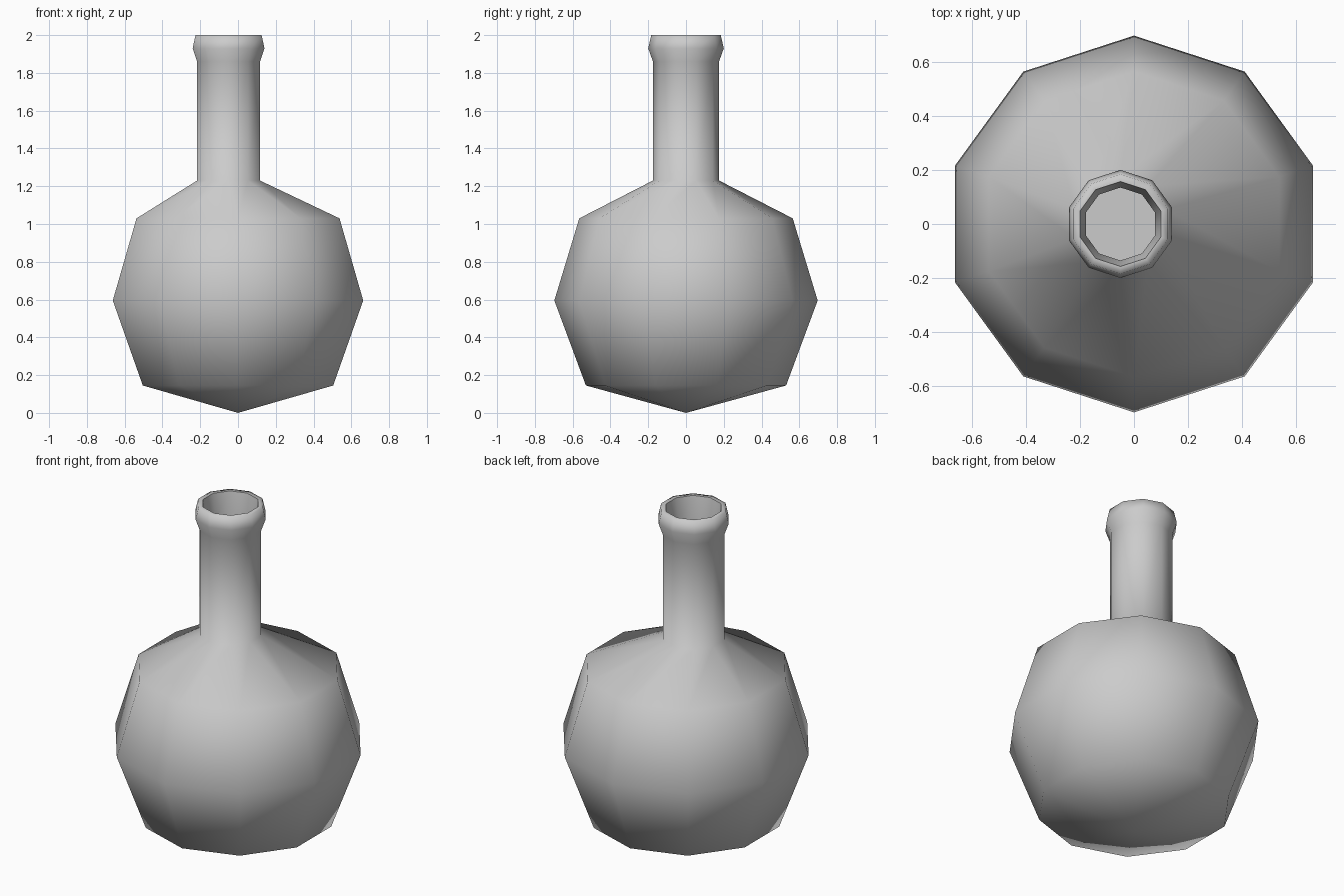
import bpy, bmesh, math

SIDES = 10
NECK_X = -0.05   # the neck stands slightly off centre

cube = bpy.data.objects.get("Cube")
if cube:
    bpy.data.objects.remove(cube, do_unlink=True)

glass = bpy.data.materials.new("plain grey")
glass.use_nodes = True
grey = (0.6, 0.6, 0.6, 1)
glass.diffuse_color = grey
glass.node_tree.nodes["Principled BSDF"].inputs["Base Color"].default_value = grey

# Profile rings: x offset, radius, height
body = [(0, 0.53, 0.145), (0, 0.697, 0.595), (0, 0.565, 1.03)]
neck = [(NECK_X, 0.175, 1.23), (NECK_X, 0.175, 1.86)]
lip = [(NECK_X, 0.2, 1.93), (NECK_X, 0.184, 2.0), (NECK_X, 0.157, 2.0)]
bore = [(NECK_X, 0.135, 1.86), (NECK_X, 0.135, 1.23)]

bm = bmesh.new()


def ring(x, radius, z):
    angles = [math.pi / 2 + math.tau * i / SIDES for i in range(SIDES)]
    return [bm.verts.new((x + radius * math.cos(a), radius * math.sin(a), z)) for a in angles]


rings = [ring(*r) for r in body + neck + lip + bore]
for low, high in zip(rings, rings[1:]):
    for i in range(SIDES):
        j = (i + 1) % SIDES
        bm.faces.new((low[i], low[j], high[j], high[i]))

# Pointed base and the flat floor inside the neck
tip = bm.verts.new((0, 0, 0))
for i in range(SIDES):
    bm.faces.new((tip, rings[0][(i + 1) % SIDES], rings[0][i]))
bm.faces.new(rings[-1])
bmesh.ops.recalc_face_normals(bm, faces=bm.faces)

mesh = bpy.data.meshes.new("flask")
bm.to_mesh(mesh)
bm.free()
mesh.materials.append(glass)
flask = bpy.data.objects.new("flask", mesh)
bpy.context.collection.objects.link(flask)

# Smooth everywhere except the inner rim and floor edges
bpy.ops.object.select_all(action="DESELECT")
flask.select_set(True)
bpy.context.view_layer.objects.active = flask
bpy.ops.object.shade_smooth_by_angle(angle=math.radians(80))
